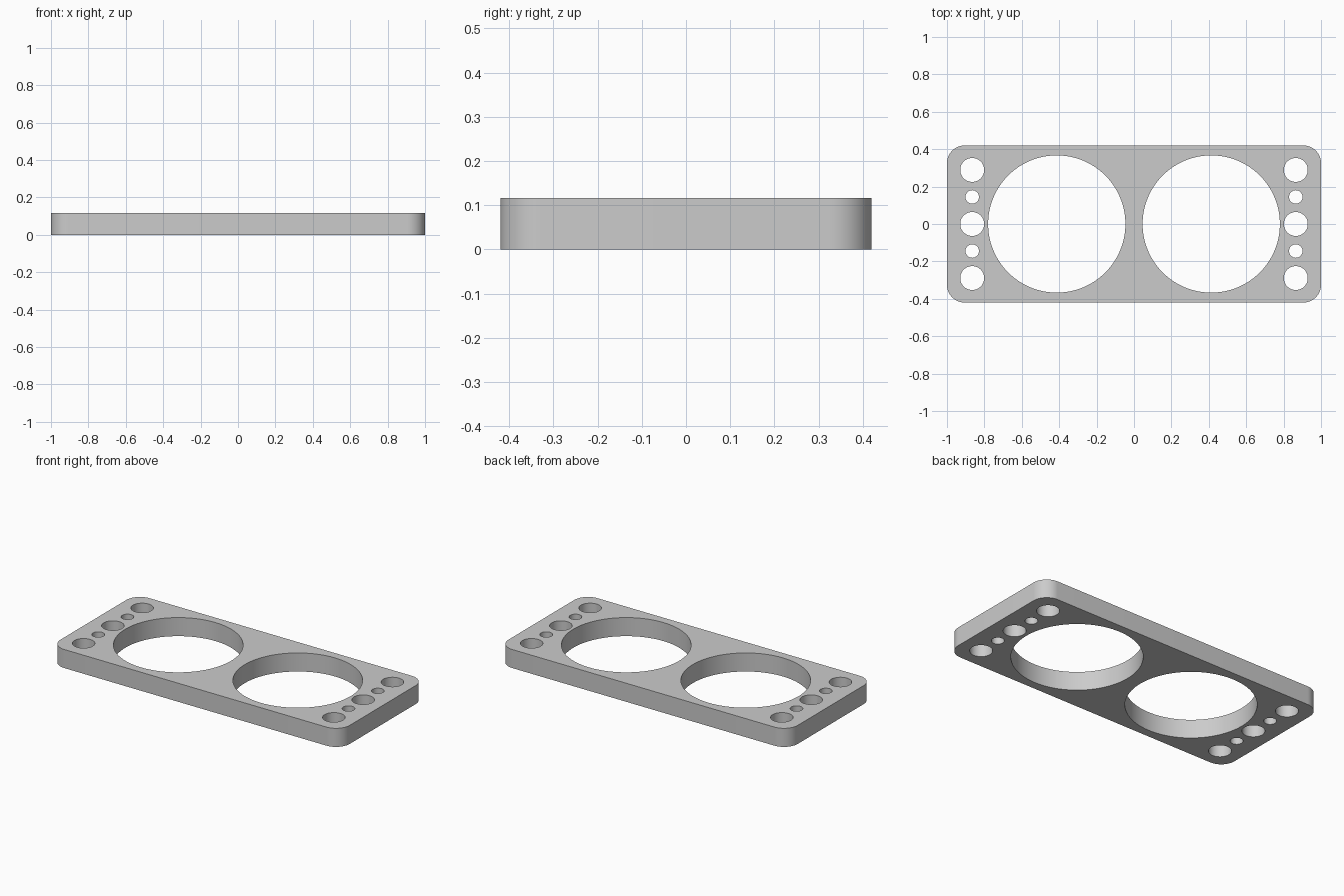
import bpy
import bmesh
from math import sin, cos, pi

HALF_X, HALF_Y, HEIGHT, CORNER = 1.0, 0.42, 0.116, 0.095

cube = bpy.data.objects.get("Cube")
if cube:
    bpy.data.objects.remove(cube, do_unlink=True)

grey = bpy.data.materials.new("plain_grey")
grey.use_nodes = True
colour = (0.6, 0.6, 0.6, 1)
grey.diffuse_color = colour
grey.node_tree.nodes["Principled BSDF"].inputs["Base Color"].default_value = colour


def arc(cx, cy, radius, start, sweep, count):
    return [(cx + radius * cos(start + sweep * i / count),
             cy + radius * sin(start + sweep * i / count)) for i in range(count + 1)]


def circle(cx, cy, radius, count):
    return arc(cx, cy, radius, 0, 2 * pi, count)[:-1]


# Rounded outer outline
ix, iy = HALF_X - CORNER, HALF_Y - CORNER
outline = []
for k, (sx, sy) in enumerate([(1, 1), (-1, 1), (-1, -1), (1, -1)]):
    outline += arc(sx * ix, sy * iy, CORNER, k * pi / 2, pi / 2, 16)
loops = [outline]

# Two large openings and a column of five holes at each end
for side in (-1, 1):
    loops.append(circle(side * 0.413, 0, 0.367, 96))
    for row in range(-2, 3):
        radius = 0.036 if row % 2 else 0.064
        loops.append(circle(side * 0.865, row * 0.1445, radius, 48))

# Filled profile extruded into the plate
profile = bpy.data.curves.new("plate_profile", "CURVE")
profile.dimensions = "2D"
profile.fill_mode = "BOTH"
profile.extrude = HEIGHT / 2
for loop in loops:
    spline = profile.splines.new("POLY")
    spline.points.add(len(loop) - 1)
    for point, (x, y) in zip(spline.points, loop):
        point.co = (x, y, 0, 1)
    spline.use_cyclic_u = True
plate = bpy.data.objects.new("plate", profile)
bpy.context.collection.objects.link(plate)
bpy.ops.object.select_all(action="DESELECT")
plate.select_set(True)
bpy.context.view_layer.objects.active = plate
bpy.ops.object.convert(target="MESH")
plate = bpy.context.object
plate.name = "plate"

# Weld caps to walls and rest the plate on the ground
bm = bmesh.new()
bm.from_mesh(plate.data)
bmesh.ops.remove_doubles(bm, verts=bm.verts, dist=0.0001)
bmesh.ops.recalc_face_normals(bm, faces=bm.faces)
bmesh.ops.translate(bm, verts=bm.verts, vec=(0, 0, HEIGHT / 2))
bm.to_mesh(plate.data)
bm.free()
plate.data.materials.clear()
plate.data.materials.append(grey)
bpy.ops.object.shade_smooth_by_angle(angle=pi / 6)
